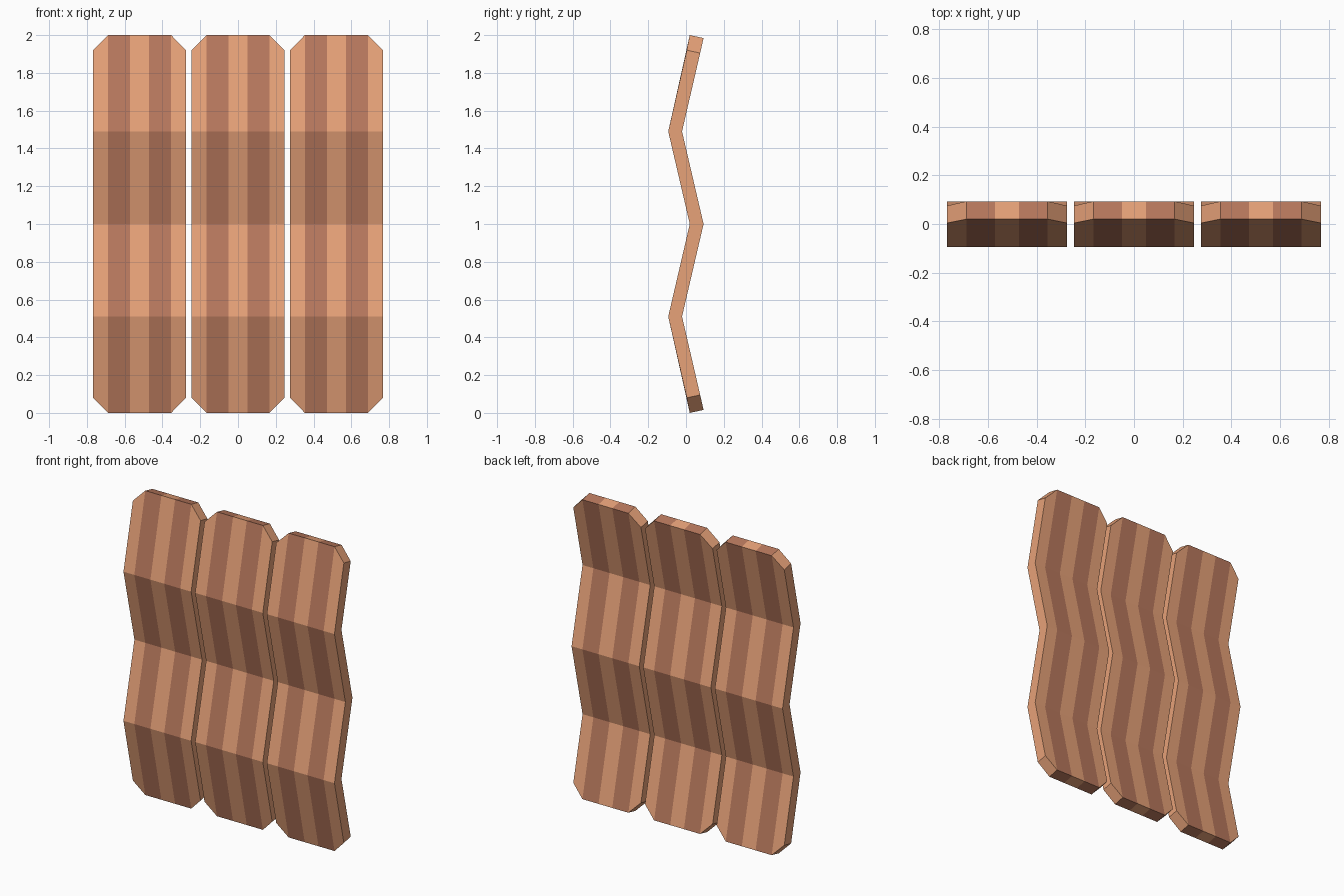
import bpy, bmesh

if "Cube" in bpy.data.objects:
    bpy.data.objects.remove(bpy.data.objects["Cube"])

def material(name, rgb):
    m = bpy.data.materials.new(name)
    m.diffuse_color = (*rgb, 1)
    m.use_nodes = True
    m.node_tree.nodes["Principled BSDF"].inputs["Base Color"].default_value = m.diffuse_color
    return m

LIGHT = material("light_wood", (0.80, 0.36, 0.19))
DARK = material("dark_wood", (0.48, 0.19, 0.11))

# Stripe boundaries across one panel
XS = [-0.246, -0.167, -0.05, 0.05, 0.167, 0.246]
# Zigzag (y, z) rows of the front and back skins; end rows are shorter at the clipped corners
FOLDS_F = [(-0.094, 0.51), (0.02, 1.0), (-0.094, 1.49)]
FOLDS_B = [(-0.021, 0.51), (0.093, 1.0), (-0.021, 1.49)]
END_F, CLIP_F = (0.02, 0.0), (0.004, 0.08)
END_B, CLIP_B = (0.093, 0.016), (0.075, 0.095)

def skin_row(end, folds):
    return [end, *folds, (end[0], 2 - end[1])]

def panel(name, cx):
    bm = bmesh.new()

    def skin(end, clip, folds):
        return [[bm.verts.new((cx + x, y, z))
                 for y, z in skin_row(clip if i in (0, len(XS) - 1) else end, folds)]
                for i, x in enumerate(XS)]

    front, back = skin(END_F, CLIP_F, FOLDS_F), skin(END_B, CLIP_B, FOLDS_B)

    def face(verts, mat):
        bm.faces.new(verts).material_index = mat

    rows, last = len(front[0]), len(XS) - 1
    for i in range(last):
        # front and back stripes
        for j in range(rows - 1):
            for s in (front, back):
                face((s[i][j], s[i + 1][j], s[i + 1][j + 1], s[i][j + 1]), i % 2)
        # bottom and top rims
        for j in (0, rows - 1):
            face((front[i][j], front[i + 1][j], back[i + 1][j], back[i][j]), i % 2)
    # side rims
    for i in (0, last):
        for j in range(rows - 1):
            face((front[i][j], front[i][j + 1], back[i][j + 1], back[i][j]), 0)

    bmesh.ops.recalc_face_normals(bm, faces=bm.faces)
    me = bpy.data.meshes.new(name)
    bm.to_mesh(me)
    bm.free()
    me.materials.append(LIGHT)
    me.materials.append(DARK)
    bpy.context.collection.objects.link(bpy.data.objects.new(name, me))

# Three folded boards side by side
for name, cx in (("left_board", -0.521), ("middle_board", 0), ("right_board", 0.521)):
    panel(name, cx)
